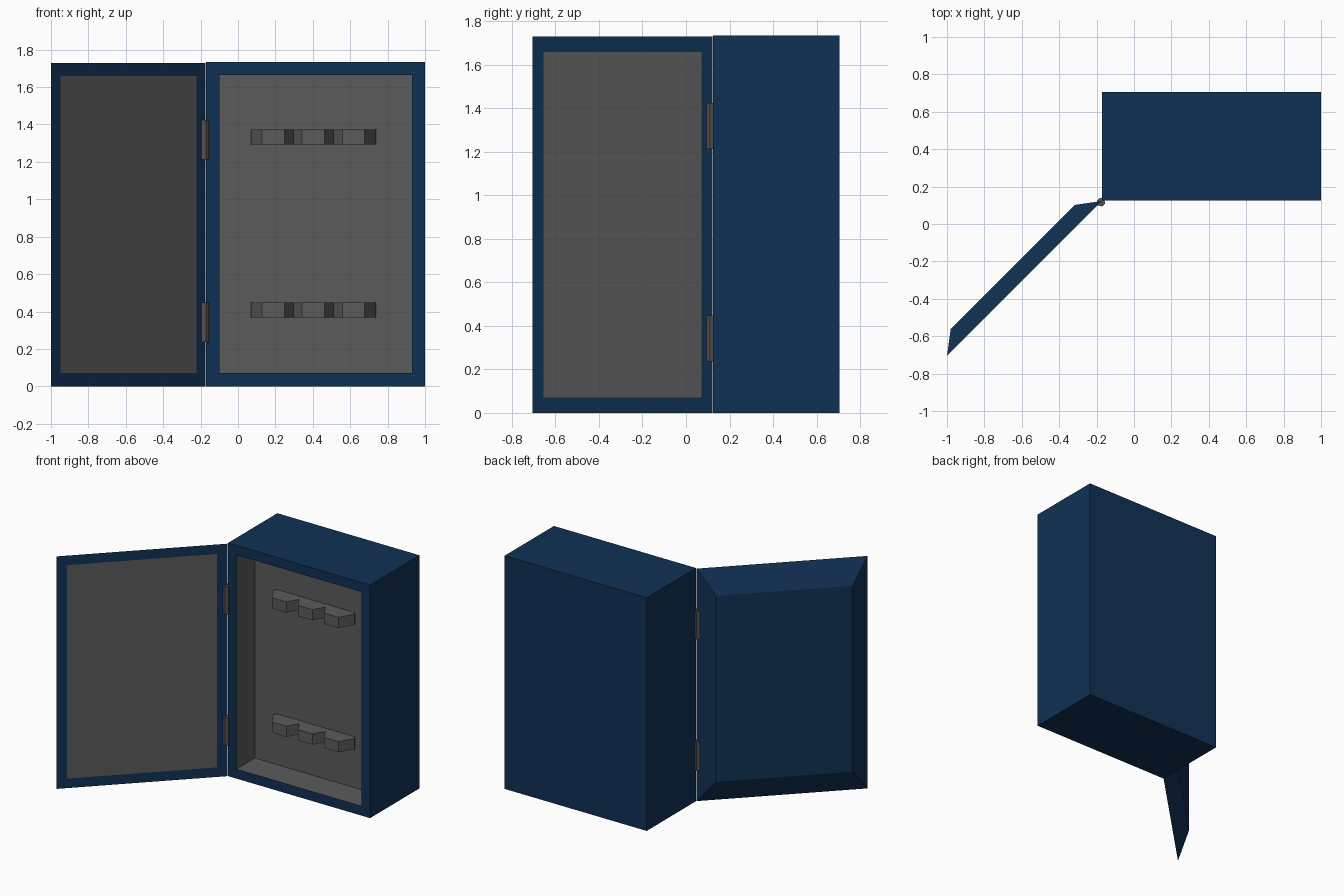
import bpy, bmesh, math
from mathutils import Matrix, Vector

if "Cube" in bpy.data.objects:
    bpy.data.objects.remove(bpy.data.objects["Cube"], do_unlink=True)


def material(name, color):
    m = bpy.data.materials.new(name)
    m.use_nodes = True
    m.diffuse_color = (*color, 1)
    m.node_tree.nodes["Principled BSDF"].inputs["Base Color"].default_value = (*color, 1)
    return m


BLUE = material("navy_blue", (0.005, 0.031, 0.09))
GREY = material("lining_grey", (0.105, 0.105, 0.105))
METAL = material("hinge_metal", (0.09, 0.08, 0.073))

HEIGHT, WIDTH, BORDER = 1.735, 1.17, 0.1
DEPTH, RECESS = 0.58, 0.215


def finish(name, bm, mats, matrix=Matrix()):
    bmesh.ops.recalc_face_normals(bm, faces=bm.faces)
    mesh = bpy.data.meshes.new(name)
    bm.to_mesh(mesh)
    bm.free()
    for m in mats:
        mesh.materials.append(m)
    obj = bpy.data.objects.new(name, mesh)
    obj.matrix_world = matrix
    bpy.context.collection.objects.link(obj)
    return obj


def box(x, y, z):
    """Box from the origin to (x, y, z); also returns its front face."""
    bm = bmesh.new()
    bmesh.ops.create_cube(bm, size=1)
    bmesh.ops.translate(bm, verts=bm.verts, vec=(0.5, 0.5, 0.5))
    bmesh.ops.scale(bm, verts=bm.verts, vec=(x, y, z))
    bm.normal_update()
    return bm, min(bm.faces, key=lambda f: f.normal.y)


def prism(name, sides, radius, height, turn, center, mat):
    bm = bmesh.new()
    bmesh.ops.create_cone(bm, cap_ends=True, segments=sides, radius1=radius,
                          radius2=radius, depth=height,
                          matrix=Matrix.Rotation(turn, 4, "Z"))
    return finish(name, bm, [mat], Matrix.Translation(center))


# Cabinet body with a grey recess in its front
bm, front = box(WIDTH, DEPTH, HEIGHT)
bmesh.ops.inset_individual(bm, faces=[front], thickness=BORDER)
old = set(bm.faces) - {front}
back = bmesh.ops.extrude_discrete_faces(bm, faces=[front])["faces"][0]
bmesh.ops.translate(bm, verts=back.verts, vec=(0, RECESS, 0))
for f in bm.faces:
    f.material_index = 0 if f in old else 1
finish("cabinet", bm, [BLUE, GREY], Matrix.Translation((-0.17, 0.125, 0)))

# Open door, its outer face shrunk to a bevelled panel, with a grey lining inside
bm, front = box(WIDTH, 0.088, HEIGHT - 0.005)
middle = Vector((WIDTH / 2, 0, HEIGHT / 2))
for v in bm.verts:
    if v.co.y > 0.01:
        v.co.x = middle.x + (v.co.x - middle.x) * 0.8
        v.co.z = middle.z + (v.co.z - middle.z) * 0.8
bmesh.ops.inset_individual(bm, faces=[front], thickness=BORDER)
front.material_index = 1
finish("door", bm, [BLUE, GREY],
       Matrix.Translation((-1, -0.705, 0)) @ Matrix.Rotation(math.radians(45), 4, "Z"))

# Hinges between the door and the body
for label, z in (("lower", 0.342), ("upper", 1.318)):
    prism(label + "_hinge", 6, 0.024, 0.21, math.radians(15), (-0.177, 0.117, z), METAL)

# Two rows of hexagonal pegs, half sunk in the back panel
for label, z in (("lower", 0.409), ("upper", 1.334)):
    for i in range(3):
        prism(f"{label}_peg_{i + 1}", 6, 0.119, 0.08, math.radians(30),
              (0.188 + i * 0.215, 0.318, z), GREY)
